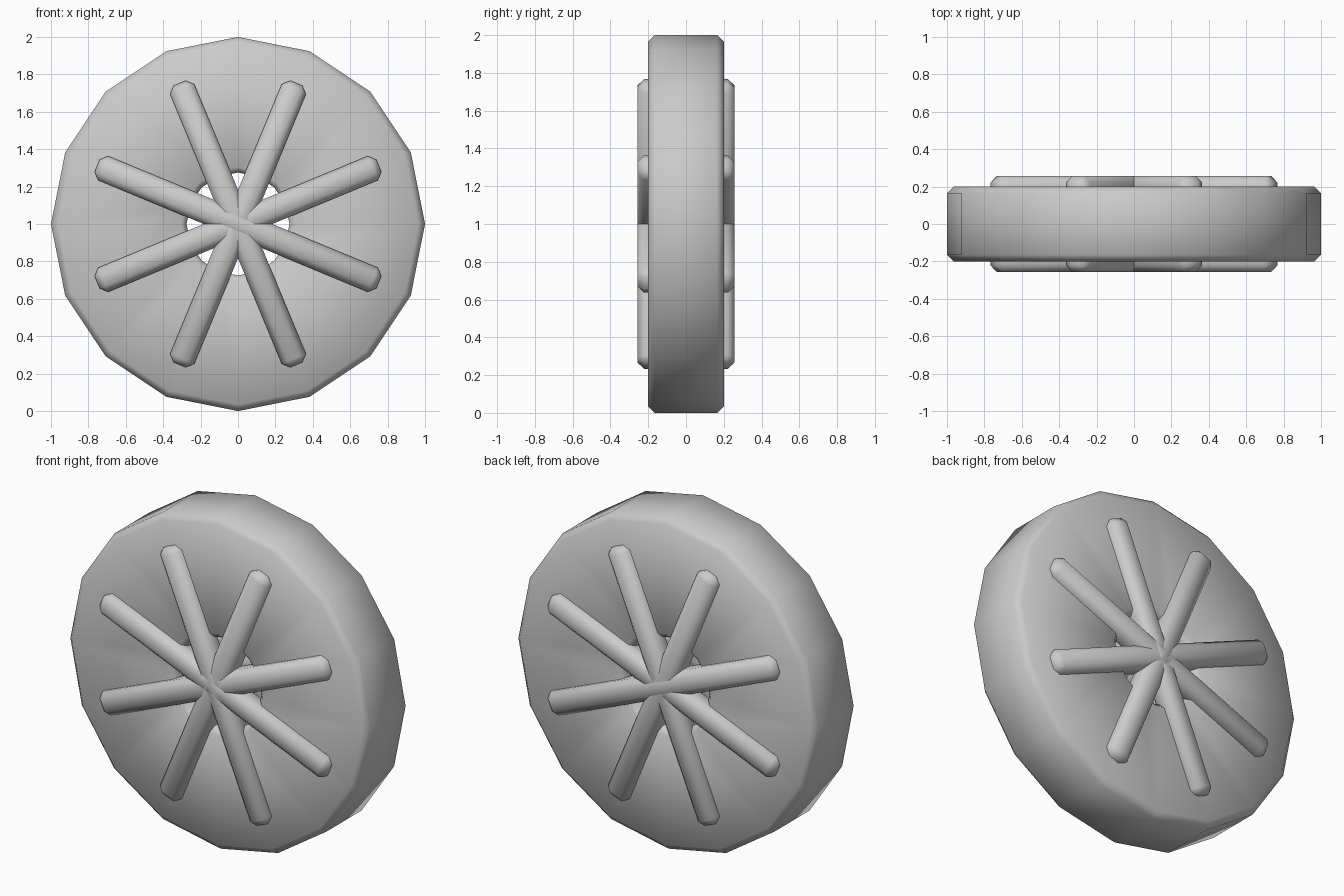
import bpy, bmesh, math
from mathutils import Matrix

if "Cube" in bpy.data.objects:
    bpy.data.objects.remove(bpy.data.objects["Cube"])


def finish(bm, name):
    bmesh.ops.recalc_face_normals(bm, faces=bm.faces)
    mesh = bpy.data.meshes.new(name)
    bm.to_mesh(mesh)
    bm.free()
    for p in mesh.polygons:
        p.use_smooth = True
    obj = bpy.data.objects.new(name, mesh)
    bpy.context.collection.objects.link(obj)
    return obj


# wheel ring: chamfered rectangular section swept round 16 sides
SIDES = 16
profile = [(0.275, -0.17), (0.305, -0.2), (0.965, -0.2), (1.0, -0.165),
           (1.0, 0.165), (0.965, 0.2), (0.305, 0.2), (0.275, 0.17)]
bm = bmesh.new()
rings = []
for i in range(SIDES):
    a = 2 * math.pi * i / SIDES
    rings.append([bm.verts.new((r * math.cos(a), y, 1 + r * math.sin(a)))
                  for r, y in profile])
n = len(profile)
for i in range(SIDES):
    a, b = rings[i], rings[(i + 1) % SIDES]
    for j in range(n):
        k = (j + 1) % n
        bm.faces.new((a[j], a[k], b[k], b[j]))
finish(bm, "wheel_ring")


# spokes: four bevelled crossing bars on each side
def spoke_bar(name, y, angle):
    bm = bmesh.new()
    bmesh.ops.create_cube(bm, size=1.0)
    bmesh.ops.scale(bm, vec=(1.63, 0.14, 0.14), verts=bm.verts)
    bmesh.ops.bevel(bm, geom=bm.edges[:], offset=0.035, segments=1,
                    profile=0.5, affect='EDGES')
    bm.transform(Matrix.Translation((0, y, 1)) @ Matrix.Rotation(angle, 4, 'Y'))
    finish(bm, name)


for side, y in (("front", -0.187), ("back", 0.187)):
    for i in range(4):
        spoke_bar(f"{side}_spoke_bar_{i + 1}", y, math.radians(22.5 + 45 * i))
